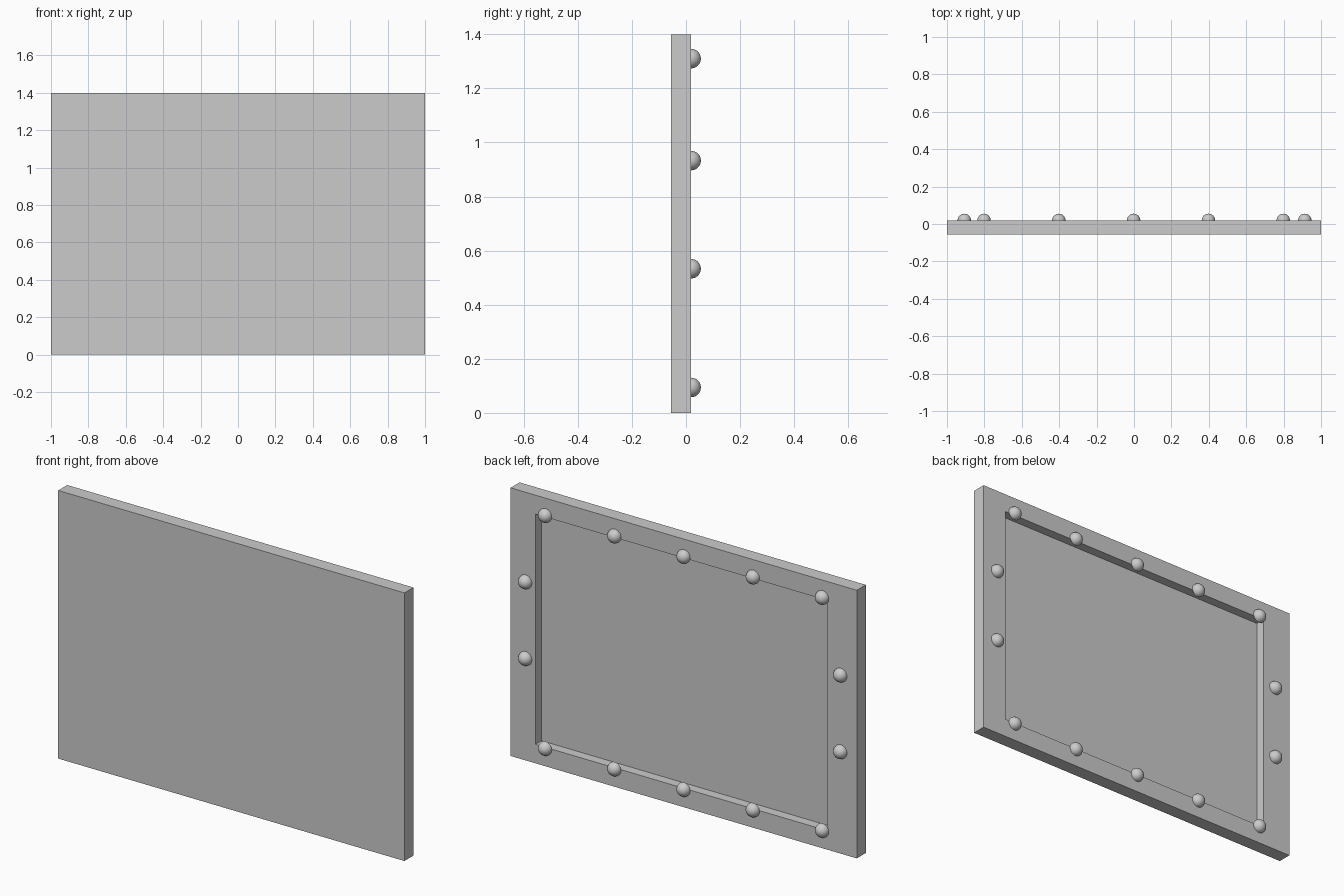
import bpy, bmesh
from math import radians
from mathutils import Matrix, Vector

if "Cube" in bpy.data.objects:
    bpy.data.objects.remove(bpy.data.objects["Cube"])

BACK, FRONT, FLOOR = 0.019, -0.055, -0.031   # y of rim, front face, recess floor
HEIGHT = 1.4
RIVET_R = 0.036


def new_object(name, mesh, location=(0, 0, 0)):
    ob = bpy.data.objects.new(name, mesh)
    ob.location = location
    bpy.context.collection.objects.link(ob)
    return ob


# Panel: solid slab with a shallow recess sunk into its back
bm = bmesh.new()
bmesh.ops.create_cube(bm, size=1, matrix=Matrix.LocRotScale(
    Vector((0, (BACK + FRONT) / 2, HEIGHT / 2)), None,
    Vector((2, BACK - FRONT, HEIGHT))))
back = max(bm.faces, key=lambda f: f.calc_center_median().y)
bmesh.ops.inset_individual(bm, faces=[back], thickness=0.14)
for v in back.verts:
    v.co.x = 0.856 if v.co.x > 0 else -0.83
floor = bmesh.ops.extrude_discrete_faces(bm, faces=[back])["faces"][0]
for v in floor.verts:
    v.co.y = FLOOR
bmesh.ops.recalc_face_normals(bm, faces=bm.faces)
mesh = bpy.data.meshes.new("panel")
bm.to_mesh(mesh)
bm.free()
new_object("panel", mesh)

# Rivet: smooth half dome pointing backwards
bm = bmesh.new()
bmesh.ops.create_uvsphere(bm, u_segments=32, v_segments=16, radius=RIVET_R,
                          matrix=Matrix.Rotation(radians(-90), 4, 'X'))
bmesh.ops.delete(bm, geom=[v for v in bm.verts if v.co.y < -1e-4], context='VERTS')
for f in bm.faces:
    f.smooth = True
rivet = bpy.data.meshes.new("rivet")
bm.to_mesh(rivet)
bm.free()

# Rivets along the top and bottom rails, then down both sides
spots = [(x, z) for z in (0.094, 1.31) for x in (-0.802, -0.402, -0.002, 0.398, 0.798)]
spots += [(x, z) for x in (-0.907, 0.913) for z in (0.533, 0.933)]
for i, (x, z) in enumerate(spots):
    new_object(f"rivet_{i + 1}", rivet, (x, BACK, z))
